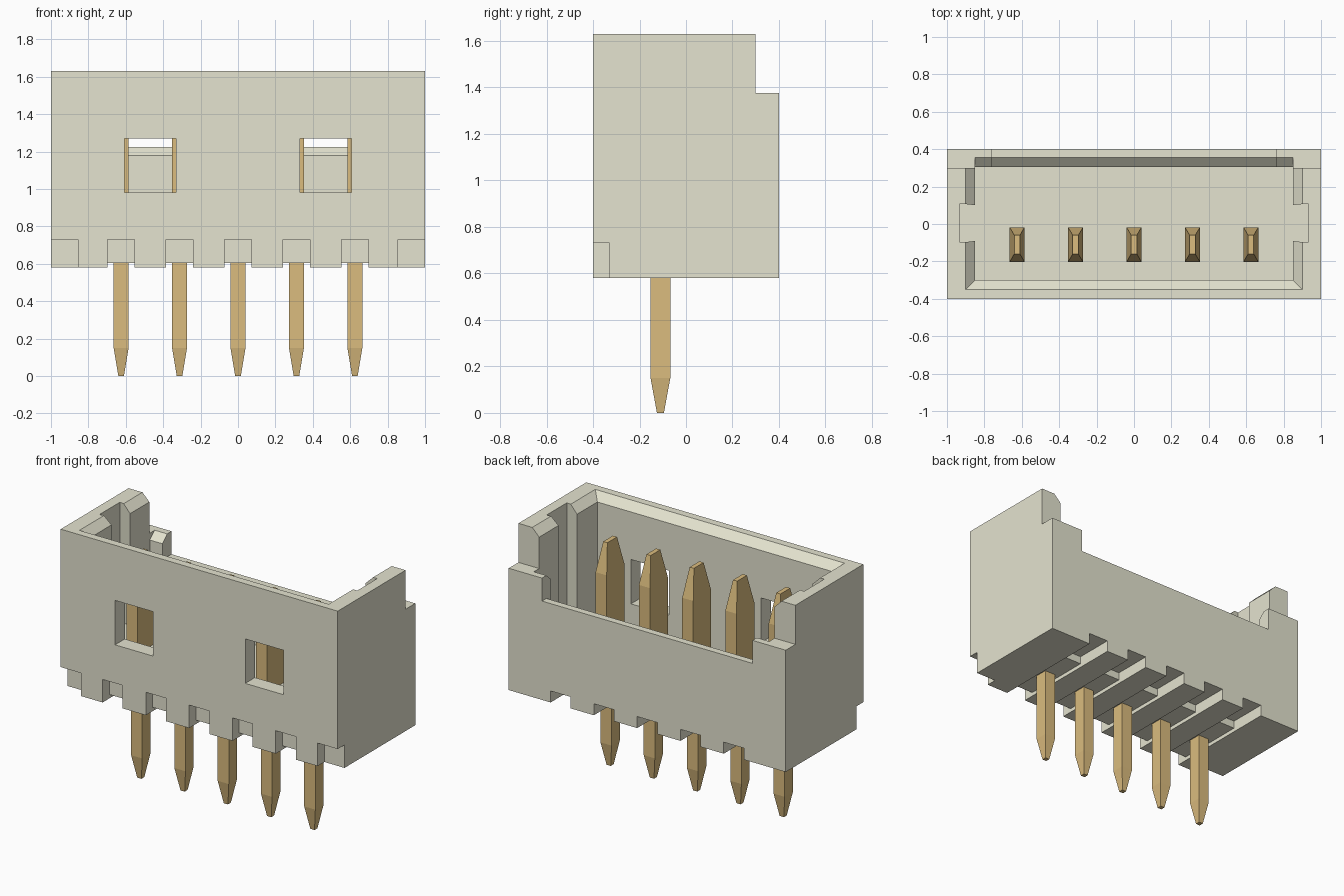
import bpy
import bmesh

old = bpy.data.objects.get("Cube")
if old:
    bpy.data.objects.remove(old, do_unlink=True)


def make_material(name, colour):
    mat = bpy.data.materials.new(name)
    mat.use_nodes = True
    mat.diffuse_color = (*colour, 1)
    mat.node_tree.nodes["Principled BSDF"].inputs["Base Color"].default_value = (*colour, 1)
    return mat


ivory = make_material("ivory plastic", (0.78, 0.77, 0.627))
gold = make_material("gold metal", (0.708, 0.504, 0.210))


def loft(name, sections):
    """Closed solid through matching rings of points."""
    bm = bmesh.new()
    rings = [[bm.verts.new(p) for p in ring] for ring in sections]
    n = len(rings[0])
    for a, b in zip(rings, rings[1:]):
        for i in range(n):
            j = (i + 1) % n
            bm.faces.new((a[i], a[j], b[j], b[i]))
    bm.faces.new(rings[0][::-1])
    bm.faces.new(rings[-1])
    bmesh.ops.recalc_face_normals(bm, faces=bm.faces[:])
    mesh = bpy.data.meshes.new(name)
    bm.to_mesh(mesh)
    bm.free()
    obj = bpy.data.objects.new(name, mesh)
    bpy.context.collection.objects.link(obj)
    return obj


def rect(x0, x1, y0, y1, z):
    return [(x0, y0, z), (x1, y0, z), (x1, y1, z), (x0, y1, z)]


def box(name, x0, x1, y0, y1, z0, z1):
    return loft(name, [rect(x0, x1, y0, y1, z0), rect(x0, x1, y0, y1, z1)])


def prism_x(name, x0, x1, profile):
    return loft(name, [[(x, y, z) for y, z in profile] for x in (x0, x1)])


housing = box("housing", -1, 1, -0.4, 0.4, 0.58, 1.63)
PITCH = 0.3125
FLOOR = 0.85
cutters = []

# Main cavity and the mitred lead-in around its rim
cutters.append(box("cavity", -0.85, 0.85, -0.3, 0.305, FLOOR, 1.9))
cutters.append(loft("rim_chamfer", [
    rect(-0.85, 0.85, -0.3, 0.5, 1.58),
    rect(-0.94, 0.94, -0.39, 0.5, 1.67)]))

# Lowered rear edge, with a deeper opening between the corner stubs
cutters.append(box("rear_step", -1.2, 1.2, 0.3, 0.6, 1.375, 1.9))
cutters.append(box("rear_opening", -0.76, 0.76, 0.25, 0.6, 1.225, 1.9))
for half, top in ((0.76, 1.225), (0.85, 1.375)):
    cutters.append(prism_x("rear_chamfer", -half, half, [
        (0.25, top - 0.045), (0.305, top - 0.045), (0.355, top),
        (0.355, top + 0.1), (0.25, top + 0.1)]))

for s in (-1, 1):
    # Guide groove in each side wall
    groove = [(0.8, -0.085), (0.93, -0.1), (0.93, 0.11), (0.8, 0.095)]
    cutters.append(loft("side_groove", [
        [(s * x, y, z) for x, y in groove] for z in (FLOOR, 1.9)]))
    # Latch window in the front wall
    cutters.append(box("latch_window", s * 0.47 - 0.1375, s * 0.47 + 0.1375,
                       -0.6, -0.2, 0.98, 1.27))
    # Lower front corner notch
    cutters.append(box("corner_notch", s * 1.025 - 0.17, s * 1.025 + 0.17,
                       -0.6, -0.33, 0.4, 0.73))

# Underside channels, deeper at the front and the back
for i in range(-2, 3):
    x0, x1 = i * PITCH - 0.0725, i * PITCH + 0.0725
    cutters.append(prism_x("channel", x0, x1, [
        (-0.6, 0.4), (0.6, 0.4), (0.6, 0.655), (0.14, 0.655),
        (0.14, 0.605), (-0.33, 0.605), (-0.33, 0.73), (-0.6, 0.73)]))

# Carve the housing and bake the result
for cutter in cutters:
    cutter.hide_render = True
    mod = housing.modifiers.new(cutter.name, 'BOOLEAN')
    mod.operation = 'DIFFERENCE'
    mod.solver = 'EXACT'
    mod.object = cutter
bpy.context.view_layer.update()
deps = bpy.context.evaluated_depsgraph_get()
carved = bpy.data.meshes.new_from_object(housing.evaluated_get(deps))
housing.modifiers.clear()
housing.data = carved
carved.materials.clear()
carved.materials.append(ivory)
for poly in carved.polygons:
    poly.material_index = 0
for cutter in cutters:
    bpy.data.objects.remove(cutter, do_unlink=True)

# Contact pins: narrow tail below, wide blade above, both tapered
PIN_Y = -0.11
pin_sections = [(0, 0.015, 0.015), (0.15, 0.04, 0.0425), (0.78, 0.04, 0.0425),
                (0.80, 0.04, 0.0925), (1.28, 0.04, 0.0925), (1.47, 0.015, 0.05)]
for i in range(-2, 3):
    x = i * PITCH
    pin = loft(f"contact_pin_{i + 3}", [
        rect(x - hx, x + hx, PIN_Y - hy, PIN_Y + hy, z) for z, hx, hy in pin_sections])
    pin.data.materials.append(gold)
